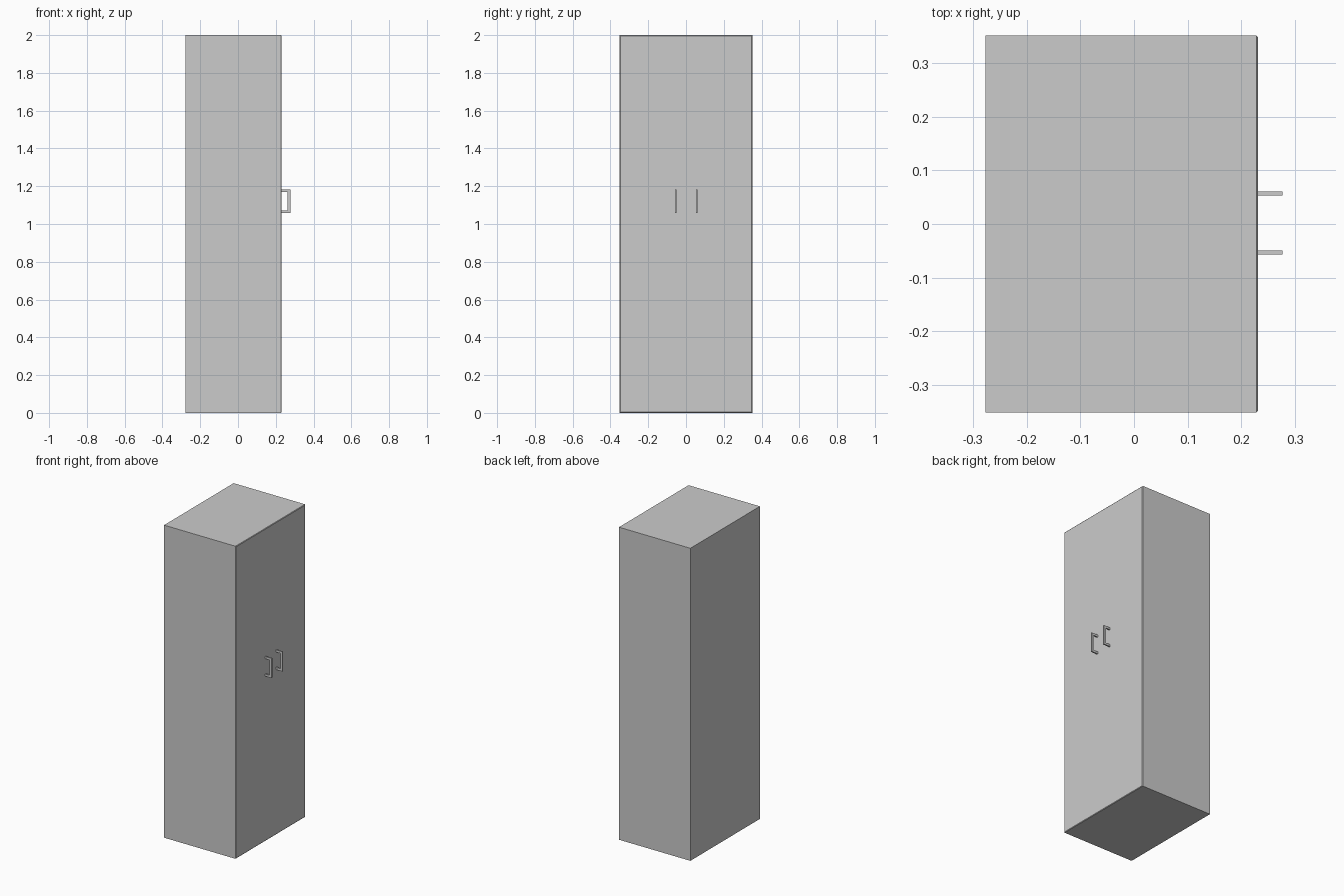
import bpy, bmesh

if "Cube" in bpy.data.objects:
    bpy.data.objects.remove(bpy.data.objects["Cube"])

def make_object(name, bm):
    bmesh.ops.recalc_face_normals(bm, faces=bm.faces)
    mesh = bpy.data.meshes.new(name)
    bm.to_mesh(mesh)
    bm.free()
    obj = bpy.data.objects.new(name, mesh)
    bpy.context.collection.objects.link(obj)
    return obj

# Cabinet body: plain box with a fine chamfer around the door face
bm = bmesh.new()
bmesh.ops.create_cube(bm, size=1)
for v in bm.verts:
    v.co.x = 0.2295 if v.co.x > 0 else -0.277
    v.co.y *= 0.703
    v.co.z = (v.co.z + 0.5) * 2
door = max(bm.faces, key=lambda f: f.calc_center_median().x)
rim = bmesh.ops.inset_region(bm, faces=[door], thickness=0.005)
for v in door.verts:
    v.co.x = 0.231
for v in {v for f in rim["faces"] for v in f.verts} - set(door.verts):
    v.co.x = 0.228
make_object("cabinet_body", bm)

# Bracket handles: a C-shaped profile extruded sideways
X0, X1, Z0, Z1, T, W = 0.228, 0.277, 1.057, 1.183, 0.014, 0.008
PROFILE = [(X0, Z0), (X1, Z0), (X1, Z1), (X0, Z1),
           (X0, Z1 - T), (X1 - T, Z1 - T), (X1 - T, Z0 + T), (X0, Z0 + T)]
for name, y in (("left_handle", -0.053), ("right_handle", 0.057)):
    bm = bmesh.new()
    face = bm.faces.new([bm.verts.new((x, y - W / 2, z)) for x, z in PROFILE])
    side = bmesh.ops.extrude_face_region(bm, geom=[face])
    verts = [g for g in side["geom"] if isinstance(g, bmesh.types.BMVert)]
    bmesh.ops.translate(bm, verts=verts, vec=(0, W, 0))
    make_object(name, bm)
